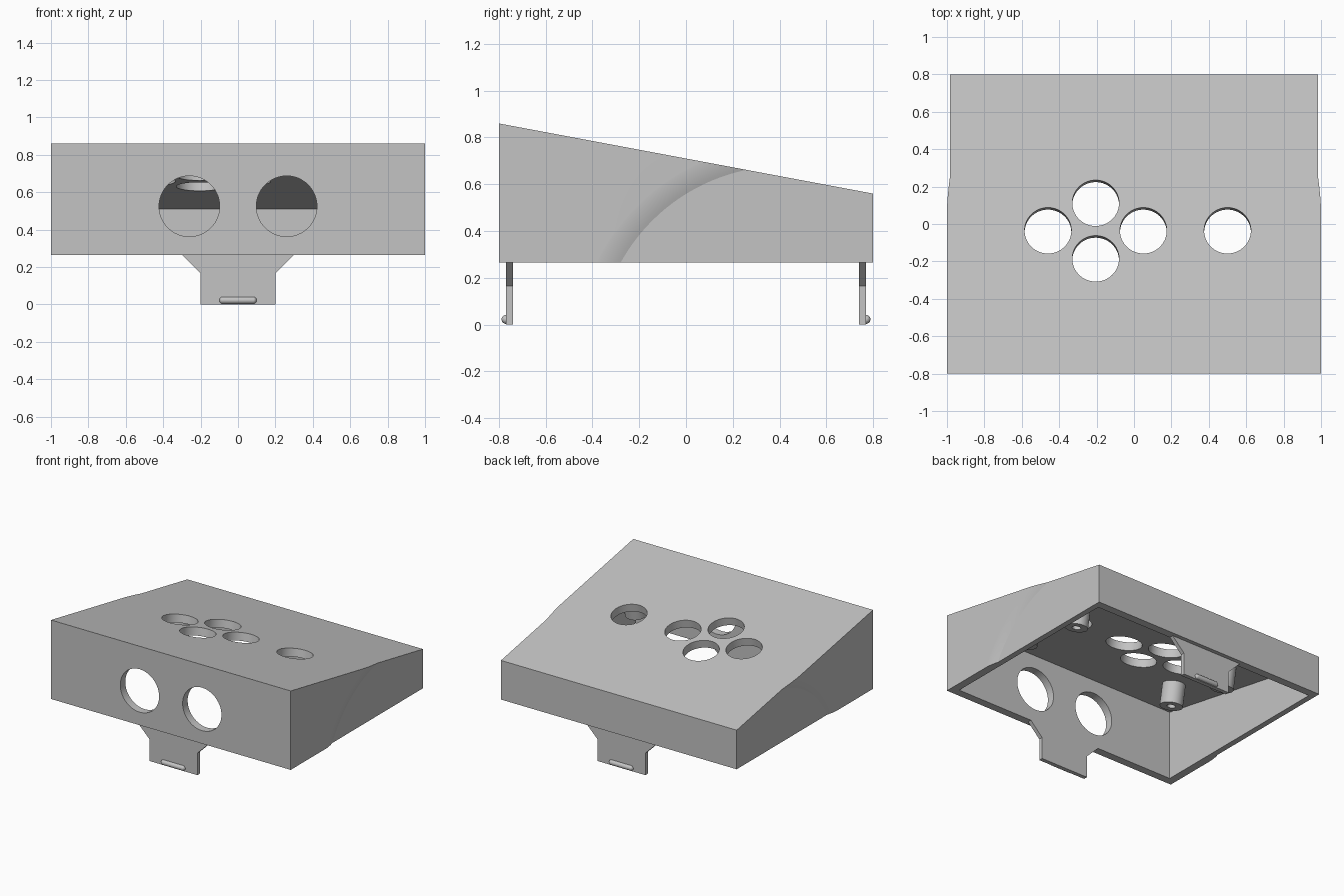
import bpy, bmesh, math
from mathutils import Matrix, Vector

if "Cube" in bpy.data.objects:
    bpy.data.objects.remove(bpy.data.objects["Cube"], do_unlink=True)

BASE, FRONT, BACK = 0.265, 0.86, 0.56      # bottom rim, lid height at front and back
WALL = 0.06
SLOPE = (FRONT - BACK) / 1.6
TILT = Matrix.Rotation(-math.atan(SLOPE), 4, "X")

grey = bpy.data.materials.new("plain grey")
grey.use_nodes = True
grey.diffuse_color = (0.55, 0.55, 0.55, 1)
grey.node_tree.nodes["Principled BSDF"].inputs["Base Color"].default_value = grey.diffuse_color


def lid(y):
    return FRONT - SLOPE * (y + 0.8)


def finish(name, bm):
    bmesh.ops.recalc_face_normals(bm, faces=bm.faces)
    mesh = bpy.data.meshes.new(name)
    bm.to_mesh(mesh)
    bm.free()
    mesh.materials.append(grey)
    obj = bpy.data.objects.new(name, mesh)
    bpy.context.collection.objects.link(obj)
    return obj


def prism(name, points, depth):
    """Extrude a closed outline along the vector depth."""
    bm = bmesh.new()
    face = bm.faces.new([bm.verts.new(p) for p in points])
    new = bmesh.ops.extrude_face_region(bm, geom=[face])["geom"]
    verts = [v for v in new if isinstance(v, bmesh.types.BMVert)]
    bmesh.ops.translate(bm, verts=verts, vec=depth)
    return finish(name, bm)


def lathe(name, profile, matrix, steps=64):
    """Spin (radius, height) points round z, then place the solid."""
    bm = bmesh.new()
    verts = [bm.verts.new((r, 0, h)) for r, h in profile]
    edges = [bm.edges.new(pair) for pair in zip(verts, verts[1:])]
    bmesh.ops.spin(bm, geom=verts + edges, axis=(0, 0, 1), cent=(0, 0, 0),
                   angle=math.tau, steps=steps, use_duplicate=False)
    bmesh.ops.remove_doubles(bm, verts=bm.verts, dist=1e-5)
    bmesh.ops.transform(bm, matrix=matrix, verts=bm.verts)
    return finish(name, bm)


def cut(obj, cutter):
    mod = obj.modifiers.new("cut", "BOOLEAN")
    mod.operation, mod.solver, mod.object = "DIFFERENCE", "EXACT", cutter
    bpy.context.view_layer.objects.active = obj
    bpy.ops.object.modifier_apply(modifier=mod.name)
    bpy.data.objects.remove(cutter, do_unlink=True)


def smooth(obj):
    bpy.ops.object.select_all(action="DESELECT")
    obj.select_set(True)
    bpy.context.view_layer.objects.active = obj
    bpy.ops.object.shade_smooth_by_angle(angle=math.radians(12))


def wedge(name, half_x, half_y, bottom, drop):
    outline = [(-half_x, -half_y, bottom), (-half_x, half_y, bottom),
               (-half_x, half_y, lid(half_y) - drop), (-half_x, -half_y, lid(-half_y) - drop)]
    return prism(name, outline, (2 * half_x, 0, 0))


# Sloped case, hollow and open underneath
case = wedge("case", 1, 0.8, BASE, 0)

# Shallow curved recess on both sides, fading out along its rim
radius, fade, depth = 0.799, 0.1, 0.0172
profile = [(0, 0)]
for i in range(9):
    t = i / 8
    profile.append((radius + fade * t, depth * (1 - (1 - t) ** 2)))
profile += [(radius + fade, 0.1), (0, 0.1)]
for side in (-1, 1):
    place = (Matrix.Translation((side * 0.983, 0.42, -0.121))
             @ Matrix.Rotation(side * math.pi / 2, 4, "Y"))
    cut(case, lathe("recess_cutter", profile, place, 128))

cut(case, wedge("cavity_cutter", 1 - WALL, 0.8 - WALL, BASE - 0.2, WALL + 0.001))


def rod(r, half):
    return [(0, -half), (r, -half), (r, half), (0, half)]


# Two round windows in the front wall
for x in (-0.26, 0.26):
    place = Matrix.Translation((x, -0.77, 0.525)) @ Matrix.Rotation(math.pi / 2, 4, "X")
    cut(case, lathe("window_cutter", rod(0.162, 0.1), place))

# Button holes square to the lid
for x, y in ((-0.46, -0.035), (-0.205, 0.112), (-0.205, -0.185), (0.05, -0.035), (0.5, -0.035)):
    place = Matrix.Translation((x, y, lid(y))) @ TILT
    cut(case, lathe("button_cutter", rod(0.125, 0.12), place))
smooth(case)

# Four hollow mounting posts under the lid
post = [(0, -0.06), (0.03, -0.06), (0.03, -0.22), (0.08, -0.22), (0.08, -0.04), (0, -0.04)]
for side, x in (("right", -0.635), ("left", 0.665)):
    for end, y in (("front", -0.32), ("back", 0.22)):
        place = Matrix.Translation((x, y, lid(y))) @ TILT
        smooth(lathe(f"post_{end}_{side}", post, place, 48))

# Snap tabs with a rounded catch, front and back
half = [(0.2, 0), (0.2, 0.165), (0.3, BASE)]
outline = half + [(-x, z) for x, z in reversed(half)]
catch = [(0, -0.1)]
catch += [(0.019 * math.sin(a), -0.081 - 0.019 * math.cos(a))
          for a in (math.pi / 12 * i for i in range(1, 7))]
catch += [(r, -h) for r, h in reversed(catch)]
for end, side in (("front", -1), ("back", 1)):
    prism(f"tab_{end}", [(x, side * 0.74, z) for x, z in outline], (0, side * 0.03, 0))
    place = Matrix.Translation((0, side * 0.77, 0.022)) @ Matrix.Rotation(math.pi / 2, 4, "Y")
    bead = lathe(f"catch_{end}", catch, place, 32)
    smooth(bead)
